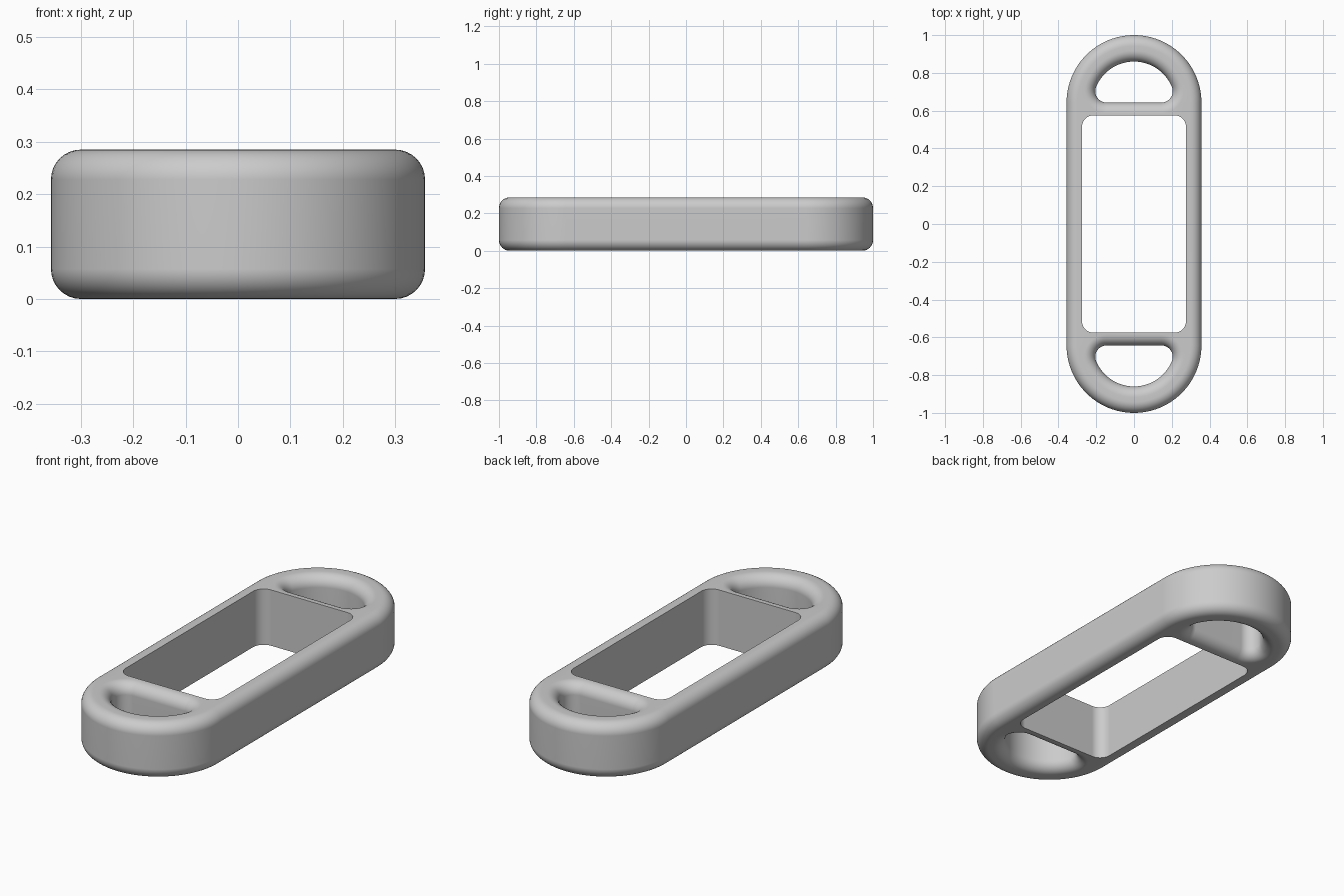
import bpy
import bmesh
from math import sin, cos, pi, atan2, sqrt

cube = bpy.data.objects.get("Cube")
if cube:
    bpy.data.objects.remove(cube)

HEIGHT = 0.285
FILLET = 0.057
END_Y = 0.643        # centre of the rounded ends
OUTER_R = 0.357
HOLE_R = 0.217       # arc of the finger holes
CORNER_R = 0.06
STEPS = 8            # fillet segments


def outline(arcs, grow):
    """Points of a closed outline made of arcs, offset outward by grow."""
    points = []
    for cx, cy, r, a0, a1, count in arcs:
        for i in range(count + 1):
            a = a0 + (a1 - a0) * i / count
            points.append((cx + (r + grow) * cos(a), cy + (r + grow) * sin(a)))
    return points


def wall(bm, arcs, side, fillet):
    """Upright wall with rounded rims; side is -1 for outside, 1 for a hole."""
    if fillet:
        turns = [pi / 2 * i / STEPS for i in range(STEPS + 1)]
        half = [(fillet * (1 - cos(t)), fillet * (1 - sin(t))) for t in turns]
    else:
        half = [(0, 0)]
    section = [(d, z) for d, z in reversed(half)]
    section += [(d, HEIGHT - z) for d, z in half]
    rings = [[bm.verts.new((x, y, z)) for x, y in outline(arcs, side * d)]
             for d, z in section]
    for low, high in zip(rings, rings[1:]):
        for i in range(len(low)):
            j = (i + 1) % len(low)
            bm.faces.new((low[i], low[j], high[j], high[i]))


# Outline arcs: rounded ends, rectangular window, half-round finger holes
body = [(0, END_Y, OUTER_R, 0, pi, 48), (0, -END_Y, OUTER_R, pi, 2 * pi, 48)]

window_x, window_y, window_r = 0.275, 0.575, 0.06
window = [(sx * (window_x - window_r), sy * (window_y - window_r), window_r,
           k * pi / 2, (k + 1) * pi / 2, 10)
          for k, (sx, sy) in enumerate([(1, 1), (-1, 1), (-1, -1), (1, -1)])]

corner_x = sqrt((HOLE_R - CORNER_R) ** 2 - CORNER_R ** 2)
tangent = atan2(CORNER_R, corner_x)
corner_y = END_Y + CORNER_R
back_hole = [(corner_x, corner_y, CORNER_R, -pi / 2, tangent, 12),
             (0, END_Y, HOLE_R, tangent, pi - tangent, 36),
             (-corner_x, corner_y, CORNER_R, pi - tangent, 1.5 * pi, 12)]
front_hole = [(-x, -y, r, a + pi, b + pi, n) for x, y, r, a, b, n in back_hole]

# Walls
bm = bmesh.new()
wall(bm, body, -1, FILLET)
wall(bm, window, 1, 0)
wall(bm, back_hole, 1, FILLET)
wall(bm, front_hole, 1, FILLET)
bmesh.ops.remove_doubles(bm, verts=bm.verts[:], dist=0.00001)

# Flat top and bottom
for level, direction in ((HEIGHT, 1), (0, -1)):
    rim = [e for e in bm.edges if e.is_boundary
           and all(abs(v.co.z - level) < 0.0001 for v in e.verts)]
    bmesh.ops.triangle_fill(bm, edges=rim, use_beauty=True,
                            normal=(0, 0, direction))
bmesh.ops.recalc_face_normals(bm, faces=bm.faces[:])

mesh = bpy.data.meshes.new("link_frame")
bm.to_mesh(mesh)
bm.free()
frame = bpy.data.objects.new("link_frame", mesh)
bpy.context.collection.objects.link(frame)

# Plain grey
grey = bpy.data.materials.new("plain_grey")
grey.use_nodes = True
colour = (0.6, 0.6, 0.6, 1)
grey.diffuse_color = colour
for node in grey.node_tree.nodes:
    if node.type == 'BSDF_PRINCIPLED':
        node.inputs["Base Color"].default_value = colour
mesh.materials.append(grey)

# Smooth rims, crisp window edges
bpy.ops.object.select_all(action='DESELECT')
frame.select_set(True)
bpy.context.view_layer.objects.active = frame
bpy.ops.object.shade_smooth_by_angle(angle=pi / 6)
weighted = frame.modifiers.new("clean_shading", 'WEIGHTED_NORMAL')
weighted.keep_sharp = True
